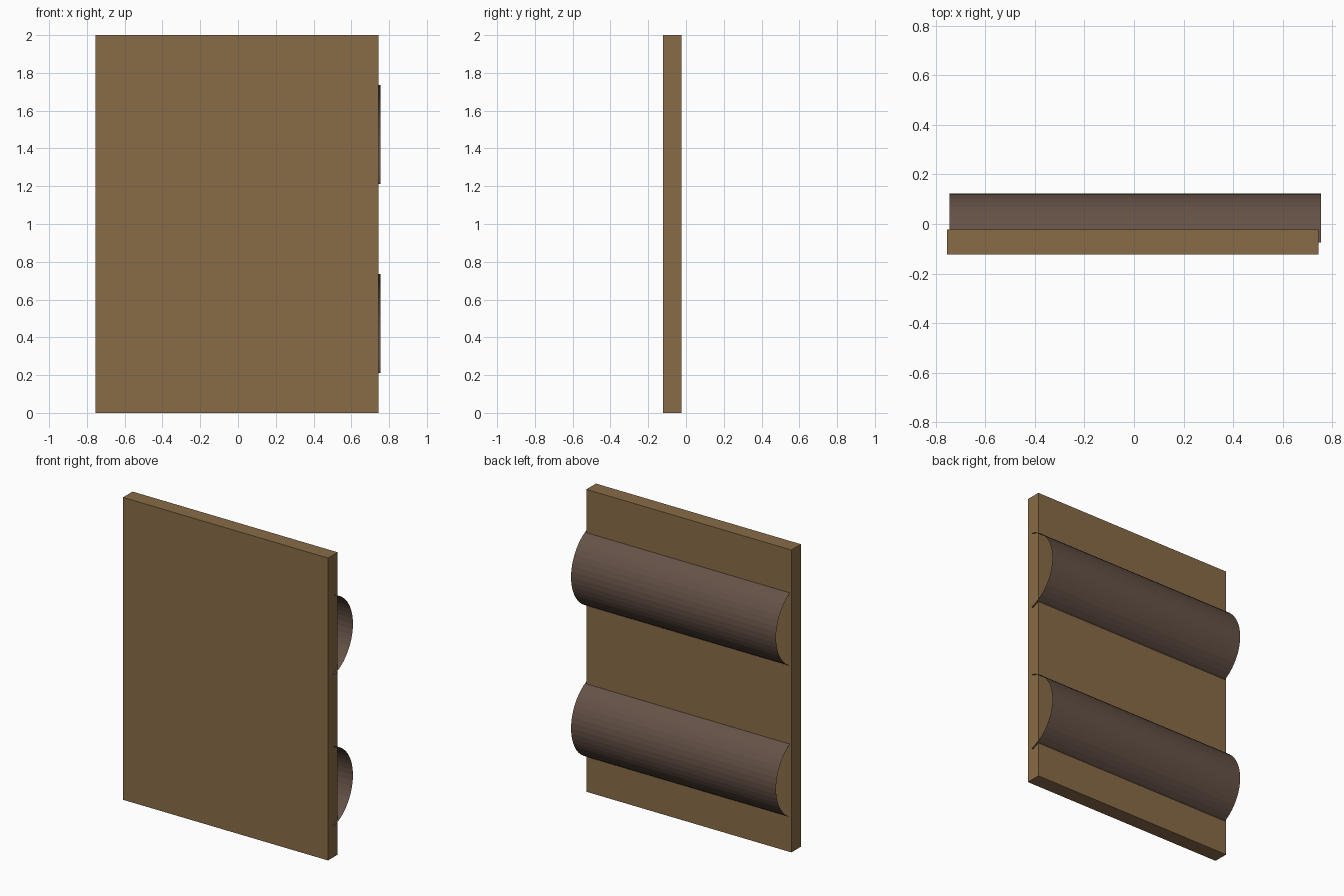
import bpy, bmesh, math

if "Cube" in bpy.data.objects:
    bpy.data.objects.remove(bpy.data.objects["Cube"])


def material(name, rgb):
    m = bpy.data.materials.new(name)
    lin = [((c / 255 + 0.055) / 1.055) ** 2.4 for c in rgb]
    m.diffuse_color = (*lin, 1)
    m.use_nodes = True
    m.node_tree.nodes["Principled BSDF"].inputs["Base Color"].default_value = m.diffuse_color
    return m


WOOD = material("wood brown", (137, 108, 71))
BARK = material("dark bark", (101, 82, 71))


def add_object(name, bm, mat):
    mesh = bpy.data.meshes.new(name)
    bm.to_mesh(mesh)
    bm.free()
    mesh.materials.append(mat)
    ob = bpy.data.objects.new(name, mesh)
    bpy.context.collection.objects.link(ob)
    return ob


# Flat backing board
bm = bmesh.new()
bmesh.ops.create_cube(bm, size=1)
bmesh.ops.scale(bm, vec=(1.5, 0.1, 2), verts=bm.verts)
bmesh.ops.translate(bm, vec=(-0.005, -0.073, 1), verts=bm.verts)
add_object("board", bm, WOOD)


# Open-ended curved shells along the back, slightly offset to the right
def shell(name, zc, half=0.262, y0=-0.075, y1=0.123, steps=20):
    sag = y1 - y0
    r = (half ** 2 + sag ** 2) / (2 * sag)
    span = math.acos((r - sag) / r)
    bm = bmesh.new()
    rows = []
    for i in range(steps + 1):
        a = span * (2 * i / steps - 1)
        y, z = y1 - r + r * math.cos(a), zc + r * math.sin(a)
        rows.append([bm.verts.new((x, y, z)) for x in (-0.745, 0.755)])
    for (a, b), (c, d) in zip(rows, rows[1:]):
        bm.faces.new((b, a, c, d))  # outward, towards the back
    bm.normal_update()
    if sum(f.normal.y for f in bm.faces) < 0:
        bmesh.ops.reverse_faces(bm, faces=bm.faces)
    add_object(name, bm, BARK)


shell("lower_log_shell", 0.473)
shell("upper_log_shell", 1.473)
